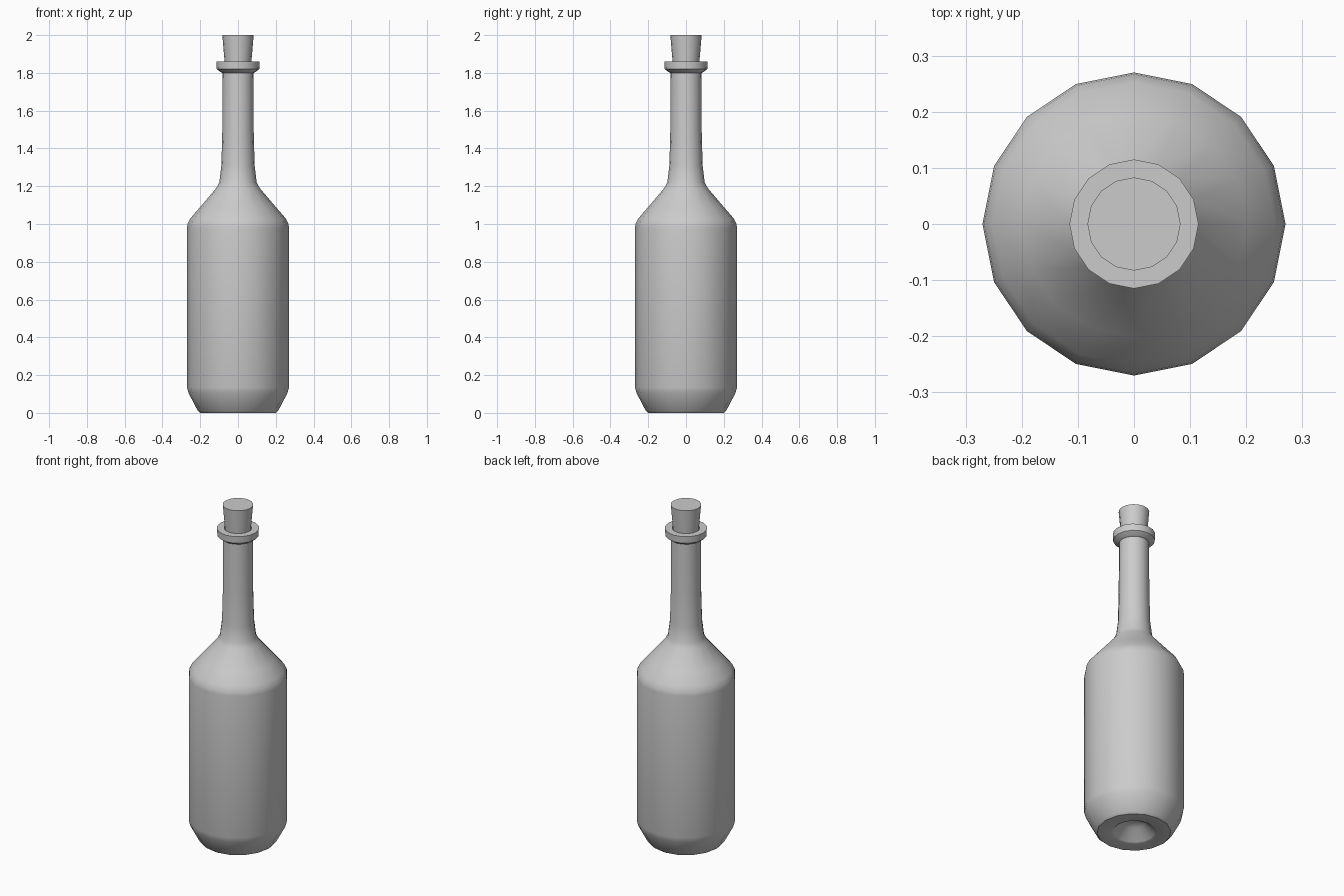
import bpy, bmesh, math

if "Cube" in bpy.data.objects:
    bpy.data.objects.remove(bpy.data.objects["Cube"])

SIDES = 16


def lathe(name, profile):
    """Spin an (r, z) profile around z; points with r = 0 become poles."""
    bm = bmesh.new()
    rings = []
    for r, z in profile:
        n = SIDES if r > 0 else 1
        rings.append([bm.verts.new((r * math.cos(2 * math.pi * i / SIDES),
                                    r * math.sin(2 * math.pi * i / SIDES), z))
                      for i in range(n)])
    for a, b in zip(rings, rings[1:]):
        for i in range(SIDES):
            j = (i + 1) % SIDES
            quad = [a[i % len(a)], a[j % len(a)], b[j % len(b)], b[i % len(b)]]
            bm.faces.new(list(dict.fromkeys(quad)))
    bmesh.ops.recalc_face_normals(bm, faces=bm.faces)
    mesh = bpy.data.meshes.new(name)
    bm.to_mesh(mesh)
    bm.free()
    obj = bpy.data.objects.new(name, mesh)
    bpy.context.collection.objects.link(obj)
    bpy.ops.object.select_all(action='DESELECT')
    obj.select_set(True)
    bpy.context.view_layer.objects.active = obj
    bpy.ops.object.shade_smooth_by_angle(angle=math.radians(35))
    return obj


# Bottle: punt, base, body, shoulder, neck, lip and mouth
lathe("bottle", [
    (0, 0.075), (0.06, 0.06), (0.115, 0.005), (0.125, 0),
    (0.2, 0), (0.212, 0.01), (0.262, 0.105), (0.27, 0.135),
    (0.27, 0.98), (0.267, 1.0), (0.252, 1.03), (0.2, 1.09),
    (0.115, 1.19), (0.099, 1.22), (0.088, 1.31), (0.083, 1.5), (0.082, 1.8),
    (0.09, 1.803), (0.113, 1.82), (0.115, 1.86),
    (0.075, 1.86), (0.073, 1.72), (0, 1.72),
])

# Tapered cork seated in the mouth
lathe("cork", [(0, 1.74), (0.06, 1.74), (0.071, 1.86), (0.083, 2.0), (0, 2.0)])
